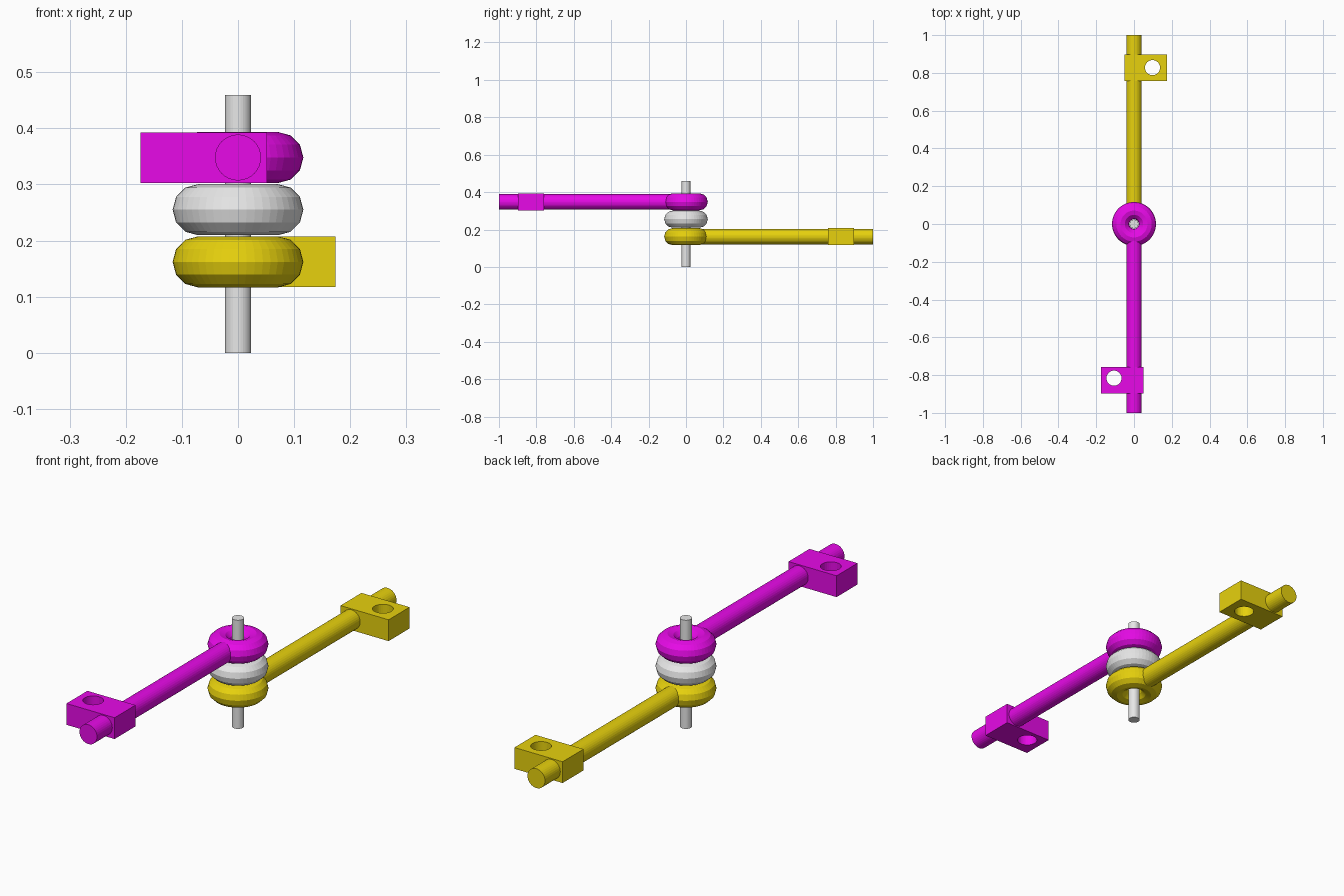
import bpy, math

if "Cube" in bpy.data.objects:
    bpy.data.objects.remove(bpy.data.objects["Cube"])


def material(name, rgb):
    m = bpy.data.materials.new(name)
    m.diffuse_color = (*rgb, 1)
    m.use_nodes = True
    m.node_tree.nodes["Principled BSDF"].inputs["Base Color"].default_value = m.diffuse_color
    return m


GREY = material("light_grey", (0.8, 0.8, 0.8))
YELLOW = material("yellow", (0.8, 0.64, 0.004))
MAGENTA = material("magenta", (0.8, 0.003, 0.8))


def finish(name, mat):
    ob = bpy.context.object
    ob.name = name
    ob.data.materials.append(mat)
    return ob


def ring(name, z, mat):
    bpy.ops.mesh.primitive_torus_add(major_segments=48, minor_segments=12,
                                     major_radius=0.071, minor_radius=0.0455, location=(0, 0, z))
    return finish(name, mat)


def cylinder(name, radius, depth, loc, mat, rot=(0, 0, 0)):
    bpy.ops.mesh.primitive_cylinder_add(vertices=32, radius=radius, depth=depth,
                                        location=loc, rotation=rot)
    return finish(name, mat)


def arm(prefix, side, z, hole_x, hole_y, mat):
    """Ring, rod and drilled end block; side is the y direction."""
    ring(prefix + "_ring", z, mat)
    start = 0.07
    cylinder(prefix + "_rod", 0.041, 1 - start, (0, side * (1 + start) / 2, z), mat,
             (math.pi / 2, 0, 0))
    # end block with a vertical hole
    bpy.ops.mesh.primitive_cube_add(size=1, location=(side * 0.061, side * 0.828, z))
    block = finish(prefix + "_block", mat)
    block.scale = (0.225, 0.14, 0.09)
    bpy.ops.object.transform_apply(location=False, rotation=False, scale=True)
    cutter = cylinder(prefix + "_hole_cutter", 0.04, 0.3, (hole_x, hole_y, z), mat)
    cutter.hide_render = True
    mod = block.modifiers.new("hole", 'BOOLEAN')
    mod.operation = 'DIFFERENCE'
    mod.solver = 'EXACT'
    mod.object = cutter
    bpy.context.view_layer.objects.active = block
    bpy.ops.object.modifier_apply(modifier="hole")
    bpy.data.objects.remove(cutter)


# central pin and spacer
cylinder("pin", 0.0235, 0.459, (0, 0, 0.2295), GREY)
ring("spacer_ring", 0.255, GREY)

# lower arm points back, upper arm points forward
arm("lower_arm", 1, 0.162, 0.098, 0.828, YELLOW)
arm("upper_arm", -1, 0.348, -0.106, -0.816, MAGENTA)
